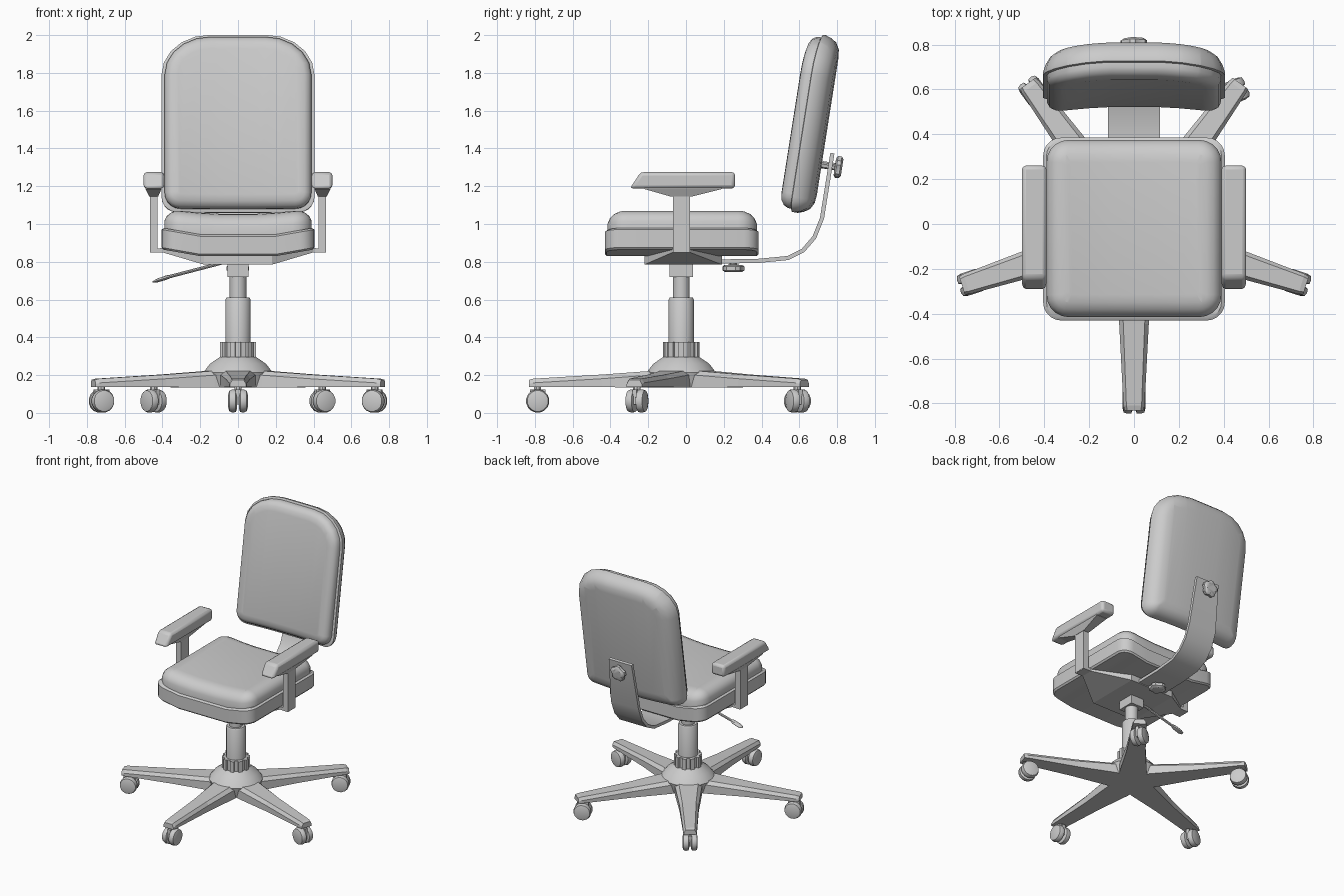
import bpy, bmesh, math
from mathutils import Matrix, Vector

if "Cube" in bpy.data.objects:
    bpy.data.objects.remove(bpy.data.objects["Cube"])

CY = -0.025  # column axis in y


def loft(name, rings, cuts=(), bend=None, mat=None, smooth=35):
    """Skin a stack of equal-length rings, cap it, optionally slice in x, bend and place it."""
    bm = bmesh.new()
    vs = [[bm.verts.new(p) for p in r] for r in rings]
    n = len(vs[0])
    for a, b in zip(vs, vs[1:]):
        for i in range(n):
            bm.faces.new((a[i], a[(i + 1) % n], b[(i + 1) % n], b[i]))
    bm.faces.new(vs[0][::-1])
    bm.faces.new(vs[-1])
    for x in cuts:
        bmesh.ops.bisect_plane(bm, geom=bm.verts[:] + bm.edges[:] + bm.faces[:],
                               plane_co=(x, 0, 0), plane_no=(1, 0, 0), dist=1e-5)
    if bend:
        for v in bm.verts:
            v.co.z += bend(v.co.x)
    if mat:
        bm.transform(mat)
    bmesh.ops.recalc_face_normals(bm, faces=bm.faces[:])
    me = bpy.data.meshes.new(name)
    bm.to_mesh(me)
    bm.free()
    ob = bpy.data.objects.new(name, me)
    bpy.context.collection.objects.link(ob)
    if smooth:
        bpy.ops.object.select_all(action='DESELECT')
        ob.select_set(True)
        bpy.context.view_layer.objects.active = ob
        bpy.ops.object.shade_smooth_by_angle(angle=math.radians(smooth))
    return ob


def lathe(name, profile, n=16, mat=None, lobe=1.0, smooth=35):
    """Solid of revolution about z; lobe < 1 pulls in every third side for a grip."""
    rings = [[(r * (lobe if i % 3 == 0 else 1) * math.cos(math.tau * (i + .5) / n),
               r * (lobe if i % 3 == 0 else 1) * math.sin(math.tau * (i + .5) / n), z)
              for i in range(n)] for r, z in profile]
    return loft(name, rings, mat=mat, smooth=smooth)


def box(name, x0, x1, y0, y1, z0, z1, mat=None):
    return loft(name, [[(x0, y0, z), (x1, y0, z), (x1, y1, z), (x0, y1, z)] for z in (z0, z1)],
                mat=mat, smooth=0)


def outline(hw, v0, v1, rb, rt, d, h, seg=5):
    """Rounded rectangle inset by d at height h; rb and rt are (rx, ry) corner radii."""
    pts = []
    for sx, top, a0 in ((1, 0, -90), (1, 1, 0), (-1, 1, 90), (-1, 0, 180)):
        rx, ry = (max(r - d, .015) for r in (rt if top else rb))
        cx = sx * (hw - d - rx)
        cy = v1 - d - ry if top else v0 + d + ry
        for k in range(seg + 1):
            a = math.radians(a0 + 90 * k / seg)
            pts.append((cx + rx * math.cos(a), cy + ry * math.sin(a), h))
    return pts


def pad(name, dims, levels, **kw):
    return loft(name, [outline(*dims, d, h) for d, h in levels], **kw)


CUTS = (-.3, -.2, -.1, .1, .2, .3)

# Seat pan and cushion, both raised toward the sides
pad("seat_pan", (.405, -.43, .385, (.08, .08), (.08, .08)),
    [(.01, .83), (0, .84), (0, .935), (.015, .945)], cuts=(-.2, .2),
    bend=lambda x: .035 * max(0, (abs(x) - .2) / .2))
pad("seat_cushion", (.39, -.415, .375, (.1, .1), (.1, .1)),
    [(0, .935), (0, .985), (.012, 1.013), (.035, 1.035), (.065, 1.048), (.1, 1.052)],
    cuts=CUTS, bend=lambda x: .032 * (x / .4) ** 2, smooth=50)

# Backrest, tilted back and curved forward at the sides
t = math.radians(8.95)
up, fwd = Vector((0, math.sin(t), math.cos(t))), Vector((0, -math.cos(t), math.sin(t)))
tilt = Matrix((( 1, 0, 0, 0), (0, up.y, fwd.y, .585), (0, up.z, fwd.z, 1.06), (0, 0, 0, 1)))
curve = lambda x: .03 * (x / .4) ** 2 - .004
pad("backrest_shell", (.405, 0, .952, (.08, .08), (.26, .22)),
    [(.11, -.09), (.065, -.085), (.03, -.066), (.01, -.035), (0, -.005), (0, .008), (.01, .012)],
    cuts=CUTS, bend=curve, mat=tilt, smooth=45)
pad("backrest_cushion", (.388, .017, .937, (.08, .08), (.245, .205)),
    [(0, .005), (0, .035), (.012, .058), (.035, .073), (.07, .08)],
    cuts=CUTS, bend=curve, mat=tilt, smooth=45)

# Back support strap swept along a bent path
path = [Vector(p) for p in ((.1, .80), (.385, .805), (.54, .82), (.62, .86),
                            (.68, .93), (.72, 1.03), (.775, 1.375))]
rings = []
for i, p in enumerate(path):
    d = (path[min(i + 1, 6)] - path[max(i - 1, 0)]).normalized()
    nrm = Vector((-d.y, d.x)) * .011
    a, b = p + nrm, p - nrm
    w = .115 if i < 6 else .095
    rings.append([(-w, *a), (w, *a), (w, *b), (-w, *b)])
loft("back_strap", rings)

# Knobs on the strap
KNOB = [(.02, -.07), (.02, .012), (.048, .014), (.06, .022), (.06, .042), (.045, .052)]
back_dir = Matrix.Translation((0, .775, 1.305)) @ Matrix.Rotation(-math.pi / 2 - t, 4, 'X')
lathe("back_knob", KNOB, 15, back_dir, lobe=.82)
under_dir = Matrix.Translation((0, .25, .797)) @ Matrix.Rotation(math.pi, 4, 'X')
lathe("under_knob", [(r, max(z, -.01)) for r, z in KNOB], 15, under_dir, lobe=.82)

# Under-seat bracket reaching out to the arm posts
loft("seat_bracket", [[(x, y0, z0), (x, y1, z0), (x, y1, z1), (x, y0, z1)]
     for x, y0, y1, z0, z1 in ((-.465, -.07, .02, .848, .87), (-.40, -.07, .02, .85, .872),
                               (-.18, -.22, .19, .785, .83), (.18, -.22, .19, .785, .83),
                               (.40, -.07, .02, .85, .872), (.465, -.07, .02, .848, .87))],
     smooth=0)

# Armrests
for side, s in (("right", 1), ("left", -1)):
    m = Matrix.Scale(s, 4, (1, 0, 0))
    box(side + "_arm_post", .425, .467, -.07, .02, .85, 1.17, m)
    loft(side + "_arm_mount", [[(x0, y0, z), (x1, y0, z), (x1, y1, z), (x0, y1, z)]
         for x0, x1, y0, y1, z in ((.423, .469, -.08, .03, 1.145), (.405, .49, -.22, .19, 1.185),
                                   (.405, .49, -.22, .19, 1.2))], mat=m, smooth=0)
    pad_ob = loft(side + "_arm_pad", [[(x0, y0, z), (x1, y0, z), (x1, y1, z), (x0, y1, z)]
                  for x0, x1, y0, y1, z in ((.39, .50, -.297, .26, 1.188),
                                            (.39, .50, -.24, .26, 1.275))], mat=m)
    bev = pad_ob.modifiers.new("soft_edges", 'BEVEL')
    bev.width, bev.segments = .018, 2

# Gas lift column, tilt housing, lever
axis = Matrix.Translation((0, CY, 0))
box("tilt_housing", -.055, .055, CY - .063, CY + .063, .72, .80)
lathe("column_inner", [(.045, .58), (.045, .76)], 16, axis)
lathe("column_outer", [(.068, .3), (.068, .60), (.062, .61)], 16, axis)
lever = [((-.05, .803), .009, .009), ((-.36, .722), .009, .009), ((-.38, .716), .02, .012),
         ((-.43, .70), .022, .01), ((-.452, .693), .012, .004)]
loft("lever", [[(x, CY + w * math.cos(a), z + h * math.sin(a))
                for a in (math.tau * k / 8 for k in range(8))] for (x, z), w, h in lever])

# Base hub and ribbed collar
lathe("base_hub", [(.165, .138), (.185, .215), (.15, .26), (.095, .297), (.06, .297)], 20, axis,
      smooth=20)
lathe("collar", [(.083, .28), (.083, .375)], 20, axis)
for k in range(10):
    box("collar_rib", .075, .096, -.014, .014, .285, .375,
        axis @ Matrix.Rotation(math.tau * k / 10, 4, 'Z'))

# Five legs with twin-wheel casters
WHEEL = [(.045, .006), (.06, .012), (.062, .03), (.056, .046), (.035, .052)]
for k, swivel in enumerate((0, 0, -30, 0, 0)):
    rot = axis @ Matrix.Rotation(math.radians(-90 + 72 * k), 4, 'Z')
    loft("base_leg", [[(x, -w, zb), (x, w, zb), (x, w, zt - .022), (x, w * .72, zt),
                       (x, -w * .72, zt), (x, -w, zt - .022)]
                      for x, w, zb, zt in ((0, .10, .135, .235), (.16, .092, .135, .222),
                                           (.42, .066, .136, .203), (.785, .047, .138, .181),
                                           (.806, .042, .138, .175))], mat=rot, smooth=0)
    c = rot @ Matrix.Translation((.76, 0, 0)) @ Matrix.Rotation(math.radians(swivel), 4, 'Z')
    lathe("caster_stem", [(.02, .06), (.02, .15)], 8, c)
    box("caster_body", -.04, .04, -.012, .012, .045, .125, c)
    for s in (1, -1):
        lathe("caster_wheel", WHEEL, 16, c @ Matrix.Translation((0, 0, .063))
              @ Matrix.Rotation(s * math.pi / 2, 4, 'X'))
